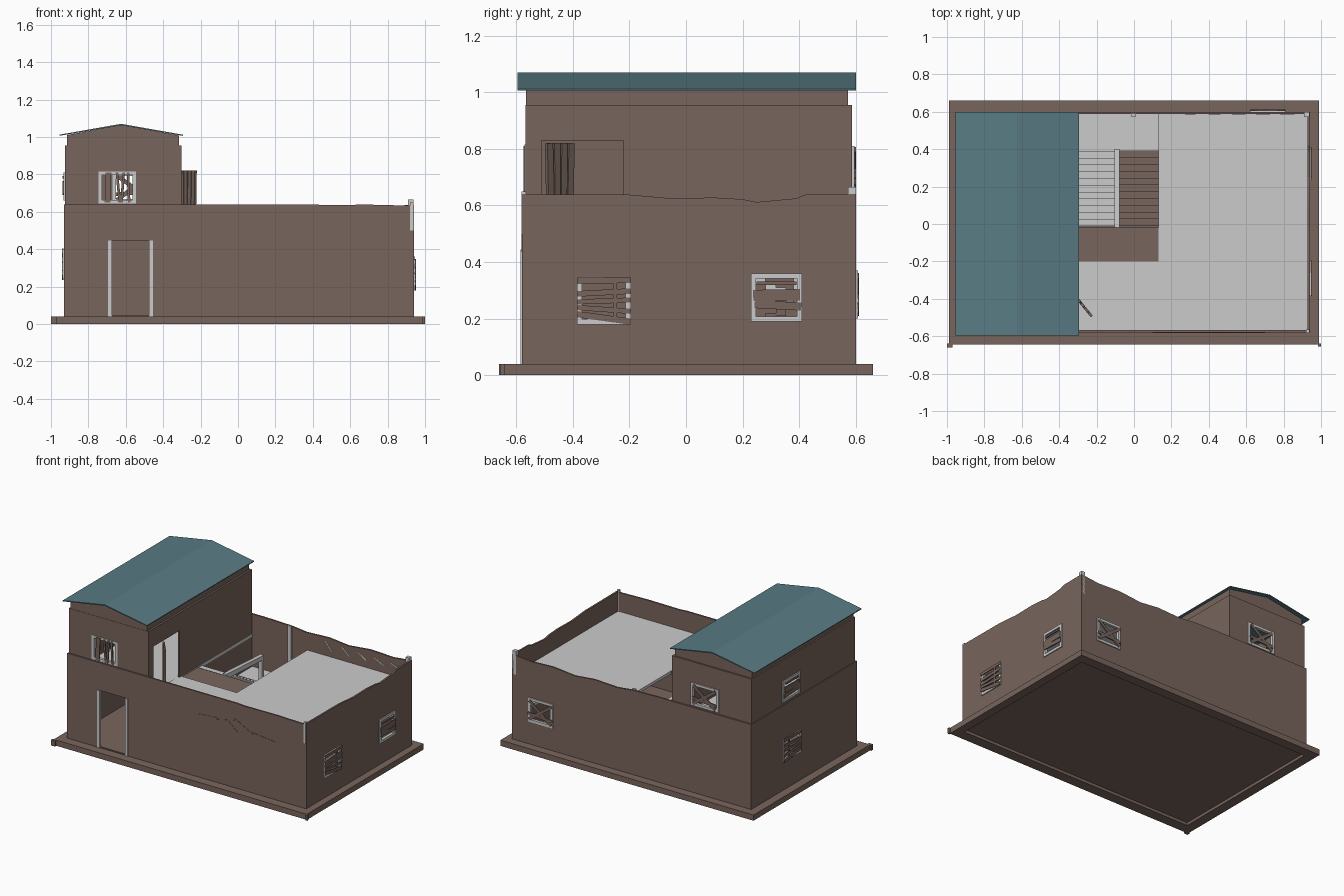
import bpy, bmesh, math
from mathutils import Matrix, Vector

cube = bpy.data.objects.get("Cube")
if cube:
    bpy.data.objects.remove(cube, do_unlink=True)


def material(name, rgb):
    m = bpy.data.materials.new(name)
    m.use_nodes = True
    m.diffuse_color = (*rgb, 1)
    m.node_tree.nodes["Principled BSDF"].inputs["Base Color"].default_value = (*rgb, 1)
    return m


BROWN = material("weathered_brown", (0.19, 0.13, 0.11))
GREY = material("pale_grey", (0.6, 0.6, 0.6))
TEAL = material("roof_teal", (0.1, 0.2, 0.23))

# Local (u, v, depth) mapped to the model for a panel facing each axis
AXES = {"x": ((0, 0, 1), (1, 0, 0), (0, 1, 0)),
        "y": ((1, 0, 0), (0, 0, 1), (0, 1, 0)),
        "z": ((1, 0, 0), (0, 1, 0), (0, 0, 1))}


def add_object(name, bm, mat):
    bmesh.ops.recalc_face_normals(bm, faces=bm.faces)
    mesh = bpy.data.meshes.new(name)
    bm.to_mesh(mesh)
    bm.free()
    mesh.materials.append(mat)
    obj = bpy.data.objects.new(name, mesh)
    bpy.context.collection.objects.link(obj)
    return obj


def rect(u0, u1, v0, v1):
    return [(u0, v0), (u1, v0), (u1, v1), (u0, v1)]


def panel(name, axis, start, end, outline, holes=(), mat=BROWN):
    """Flat outline with holes, extruded along an axis from start to end."""
    curve = bpy.data.curves.new(name, "CURVE")
    curve.dimensions = "2D"
    curve.fill_mode = "BOTH"
    curve.extrude = (end - start) / 2
    for loop in (outline, *holes):
        s = curve.splines.new("POLY")
        s.points.add(len(loop) - 1)
        for p, (u, v) in zip(s.points, loop):
            p.co = (u, v, 0, 1)
        s.use_cyclic_u = True
    temp = bpy.data.objects.new(name, curve)
    mesh = bpy.data.meshes.new_from_object(temp)
    bm = bmesh.new()
    bm.from_mesh(mesh)
    bpy.data.objects.remove(temp)
    bpy.data.curves.remove(curve)
    bpy.data.meshes.remove(mesh)
    bmesh.ops.remove_doubles(bm, verts=bm.verts, dist=1e-5)
    rows = Matrix(AXES[axis])
    shift = Vector([(start + end) / 2 if a == axis else 0 for a in "xyz"])
    for v in bm.verts:
        v.co = rows @ v.co + shift
    for f in bm.faces:
        f.material_index = 0
        f.smooth = False
    return add_object(name, bm, mat)


def box(name, x, y, z, mat=BROWN):
    return panel(name, "z", z[0], z[1], rect(*x, *y), mat=mat)


def plank(name, axis, pos, u, v, length, width, angle, mat=BROWN, thick=0.008):
    c, s = math.cos(math.radians(angle)), math.sin(math.radians(angle))
    pts = [(u + c * a - s * b, v + s * a + c * b)
           for a, b in rect(-length / 2, length / 2, -width / 2, width / 2)]
    return panel(name, axis, pos - thick / 2, pos + thick / 2, pts, mat=mat)


def window(name, axis, pos, r, planks):
    """Grey frame around an opening, boarded with (u, v, length, width, angle)."""
    u0, u1, v0, v1 = r
    b = 0.018
    panel(name + "_frame", axis, pos - 0.01, pos + 0.01, rect(*r),
          [rect(u0 + b, u1 - b, v0 + b, v1 - b)], GREY)
    cu, cv = (u0 + u1) / 2, (v0 + v1) / 2
    out = 0.011 if pos > 0 else -0.011
    for i, (du, dv, l, w, a) in enumerate(planks):
        plank(f"{name}_plank_{i}", axis, pos + out, cu + du, cv + dv, l, w, a)


# Base: raised rim with a recessed ground floor
panel("base_rim", "z", 0, 0.04, rect(-0.99, 0.99, -0.645, 0.66), [rect(-0.92, 0.93, -0.57, 0.59)])
box("ground_floor", (-0.92, 0.93), (-0.57, 0.59), (0.02, 0.04))
box("base_corner_left", (-1, -0.97), (-0.66, -0.64), (0, 0.04))
box("base_corner_right", (0.985, 1), (-0.655, -0.64), (0, 0.04))

# Opening rectangles, in wall coordinates
door = (-0.69, -0.46, 0.045, 0.445)
front_win = (-0.745, -0.545, 0.645, 0.815)
side_win_a = (-0.385, -0.195, 0.18, 0.345)
side_win_b = (0.23, 0.41, 0.19, 0.36)
left_low, left_high = (0.05, 0.25, 0.24, 0.4), (0.05, 0.25, 0.66, 0.81)
back_low, back_high = (0.62, 0.81, 0.2, 0.37), (-0.67, -0.45, 0.65, 0.81)

# Lower storey walls, with worn tops on the right and back
T = 0.012
panel("front_wall", "y", -0.58, -0.58 + T,
      [(-0.93, 0.04), (0.94, 0.04), (0.94, 0.632), (0.7, 0.638), (0.45, 0.636), (0.4, 0.64), (-0.93, 0.64)],
      [rect(*door)])
panel("back_wall", "y", 0.6 - T, 0.6,
      [(-0.93, 0.04), (0.94, 0.04), (0.94, 0.64), (0.8, 0.625), (0.62, 0.632), (0.45, 0.615), (0.3, 0.63),
       (0.12, 0.622), (0, 0.635), (-0.2, 0.64), (-0.93, 0.64)], [rect(*back_low)])
panel("right_wall", "x", 0.94 - T, 0.94,
      [(-0.58, 0.04), (0.6, 0.04), (0.6, 0.64), (0.42, 0.638), (0.39, 0.625), (0.25, 0.612), (0.2, 0.622),
       (0.1, 0.628), (-0.05, 0.625), (-0.2, 0.638), (-0.58, 0.64)], [rect(*side_win_a), rect(*side_win_b)])
panel("left_wall", "x", -0.93, -0.93 + T, rect(-0.58, 0.6, 0.04, 0.64), [rect(*left_low)])

# Grey corner posts showing through the broken tops
box("back_corner_post", (0.91, 0.938), (0.572, 0.6), (0.5, 0.665), GREY)
box("front_corner_post", (0.92, 0.937), (-0.582, -0.565), (0.5, 0.65), GREY)
box("back_middle_post", (-0.015, 0.01), (0.575, 0.588), (0.27, 0.64), GREY)

# Upper floor with the stairwell notch
panel("upper_floor", "z", 0.48, 0.5,
      [(-0.918, -0.568), (0.928, -0.568), (0.928, 0.588), (0.13, 0.588), (0.13, -0.2),
       (-0.3, -0.2), (-0.3, 0.588), (-0.918, 0.588)], mat=GREY)

# Switchback stairs
box("top_landing", (-0.3, 0.13), (-0.2, -0.02), (0.475, 0.495))
box("half_landing", (-0.3, 0.13), (0.39, 0.588), (0.25, 0.27), GREY)
STEPS = 11
for i in range(STEPS):
    d, rise = 0.4 / STEPS, 0.22 / STEPS
    y = -0.01 + i * d
    top = 0.04 + (i + 1) * rise
    box(f"lower_step_{i}", (-0.08, 0.13), (y, y + d), (top - 0.03, top))
    top = 0.49 - i * rise
    box(f"upper_step_{i}", (-0.3, -0.1), (y, y + d), (top - 0.03, top), GREY)
panel("stair_rail", "x", -0.105, -0.077, [(-0.02, 0.47), (0.4, 0.45), (0.4, 0.48), (-0.02, 0.505)], mat=GREY)
box("stair_post", (-0.105, -0.077), (0.38, 0.4), (0.25, 0.48), GREY)

# Upper room walls
panel("room_front_wall", "y", -0.567, -0.555, rect(-0.925, -0.305, 0.5, 0.955), [rect(*front_win)])
panel("room_back_wall", "y", 0.575, 0.587, rect(-0.925, -0.305, 0.5, 0.955), [rect(*back_high)])
panel("room_left_wall", "x", -0.925, -0.913, rect(-0.567, 0.587, 0.64, 0.955), [rect(*left_high)])
panel("room_right_wall", "x", -0.317, -0.302, rect(-0.567, 0.587, 0.04, 0.955), [rect(-0.51, -0.22, 0.5, 0.83)])

# Inset band and gables under the roof
gable = [(-0.915, 0.945), (-0.315, 0.945), (-0.315, 1.008), (-0.625, 1.064), (-0.915, 1.01)]
panel("front_gable", "y", -0.565, -0.553, gable)
panel("back_gable", "y", 0.56, 0.572, gable)
for name, x in (("left_band", -0.915), ("right_band", -0.327)):
    box(name, (x, x + T), (-0.565, 0.572), (0.945, 1.008))

# Thin shallow pitched roof
panel("roof", "y", -0.595, 0.6,
      [(-0.955, 1.006), (-0.625, 1.062), (-0.295, 1.006), (-0.295, 1.012), (-0.625, 1.07), (-0.955, 1.012)], mat=TEAL)

# Front door jambs and the broken upper door
for i, x in enumerate((-0.695, -0.475)):
    box(f"door_jamb_{i}", (x, x + 0.02), (-0.585, -0.565), (0.04, 0.445), GREY)
for i in range(4):
    leaf = plank(f"broken_door_board_{i}", "x", 0, 0.014 + 0.03 * i, 0.16, 0.026, 0.32, 1.5 - i, thick=0.014)
    leaf.matrix_world = Matrix.Translation((-0.302, -0.4, 0.5)) @ Matrix.Rotation(math.radians(-141), 4, "Z")

# Boarded windows
slats = [(0, -0.06, 0.19, 0.022, -8), (0, -0.03, 0.19, 0.018, -4), (0, 0, 0.19, 0.018, 2),
         (0, 0.03, 0.19, 0.02, 3), (0, 0.072, 0.19, 0.02, 1), (0.04, 0, 0.13, 0.014, 90)]
boards = [(0, 0.008, 0.165, 0.04, 1), (0.005, -0.028, 0.165, 0.028, -3), (0, 0.05, 0.14, 0.012, 0)]
cross = [(0, 0, 0.22, 0.022, 38), (0, 0, 0.22, 0.022, -36), (0, -0.03, 0.19, 0.02, 4)]
bars = [(-0.05, 0, 0.16, 0.03, 88), (0.005, 0, 0.16, 0.014, 95), (0.028, 0, 0.16, 0.014, 86),
        (0.06, 0, 0.16, 0.014, 92)]
window("right_window_front", "x", 0.937, side_win_a, slats)
window("right_window_back", "x", 0.937, side_win_b, boards)
window("left_window_lower", "x", -0.927, left_low, slats)
window("left_window_upper", "x", -0.922, left_high, boards)
window("back_window_lower", "y", 0.597, back_low, cross)
window("back_window_upper", "y", 0.585, back_high, cross)
window("front_window", "y", -0.56, front_win, bars)

# Plaster cracks on the front wall and inside the back wall
for i, (u, v, l, a) in enumerate([(0.17, 0.49, 0.14, 4), (0.32, 0.5, 0.18, 12), (0.45, 0.49, 0.16, -28),
                                  (0.6, 0.455, 0.2, -6), (0.36, 0.47, 0.1, -40)]):
    plank(f"front_crack_{i}", "y", -0.58, u, v, l, 0.008, a, thick=0.004)
for i in range(5):
    plank(f"back_crack_{i}", "y", 0.588, 0.3 + 0.13 * i, 0.57, 0.08, 0.007, -50 + 8 * i, GREY, 0.004)
